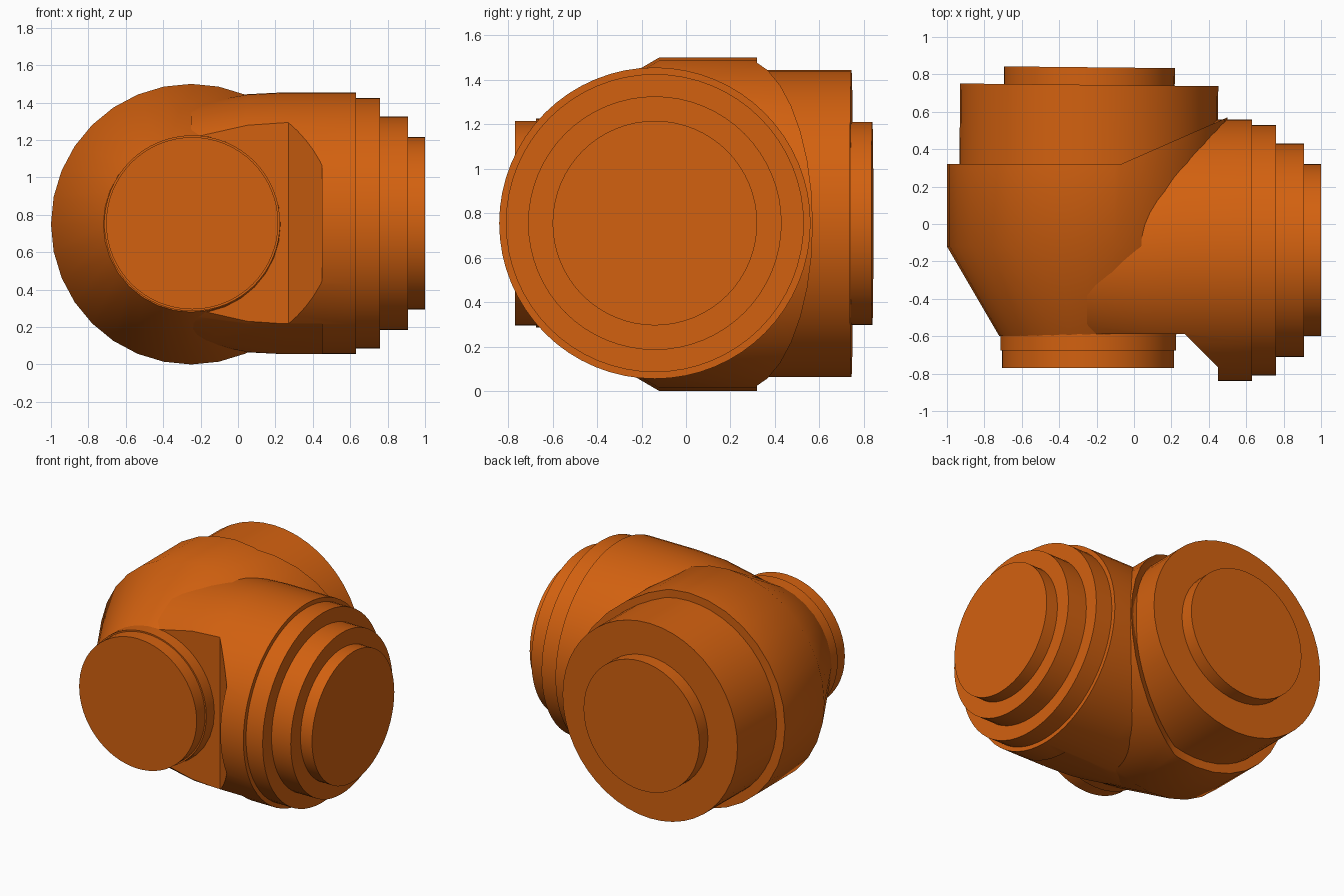
import bpy, bmesh
from math import cos, sin, tau, radians
from mathutils import Matrix, Vector

cube = bpy.data.objects.get("Cube")
if cube:
    bpy.data.objects.remove(cube, do_unlink=True)

orange = bpy.data.materials.new("orange_paint")
orange.use_nodes = True
COLOR = (0.65, 0.12, 0.005, 1)
orange.diffuse_color = COLOR
orange.node_tree.nodes["Principled BSDF"].inputs["Base Color"].default_value = COLOR


def add_object(name, bm):
    bmesh.ops.recalc_face_normals(bm, faces=bm.faces)
    mesh = bpy.data.meshes.new(name)
    bm.to_mesh(mesh)
    bm.free()
    mesh.materials.append(orange)
    ob = bpy.data.objects.new(name, mesh)
    bpy.context.collection.objects.link(ob)
    return ob


def turned(name, axis, centre, profile, sides=64, tilt=0):
    """Closed solid turned around X or Y; profile holds (position, radius)."""
    bm = bmesh.new()
    rings = []
    for t, r in profile:
        ring = []
        for i in range(sides):
            c, s = r * cos(tau * i / sides), r * sin(tau * i / sides)
            ring.append(bm.verts.new((t, c, s) if axis == "X" else (c, t, s)))
        rings.append(ring)
    for a, b in zip(rings, rings[1:]):
        for i in range(sides):
            j = (i + 1) % sides
            bm.faces.new((a[i], a[j], b[j], b[i]))
    bm.faces.new(rings[0])
    bm.faces.new(rings[-1])
    bmesh.ops.transform(bm, verts=bm.verts, matrix=Matrix.Translation(centre)
                        @ Matrix.Rotation(radians(tilt), 4, "Z"))
    return add_object(name, bm)


def prism(name, outline, direction):
    """Closed solid made by extruding a 3D outline."""
    bm = bmesh.new()
    face = bm.faces.new([bm.verts.new(p) for p in outline])
    ext = bmesh.ops.extrude_face_region(bm, geom=[face], use_keep_orig=True)
    moved = [g for g in ext["geom"] if isinstance(g, bmesh.types.BMVert)]
    bmesh.ops.translate(bm, verts=moved, vec=Vector(direction))
    return add_object(name, bm)


def cut(target, cutter):
    cutter.hide_render = True
    mod = target.modifiers.new("cut", "BOOLEAN")
    mod.operation = "DIFFERENCE"
    mod.solver = "EXACT"
    mod.object = cutter
    bpy.context.view_layer.objects.active = target
    bpy.ops.object.modifier_apply(modifier=mod.name)
    bpy.data.objects.remove(cutter, do_unlink=True)


# Main housing with conical front and a sloped shoulder at the back
body = turned("main_body", "Y", (-0.25, 0, 0.75),
              [(-0.60, 0.47), (-0.12, 0.75), (0.70, 0.75)], sides=32)
shoulder = [(-1.5, 0.32), (-0.07, 0.32), (0.6, 0.614), (0.6, 1), (-1.5, 1)]
cut(body, prism("shoulder_cutter", [(x, y, -0.5) for x, y in shoulder], (0, 0, 3)))

# Side branch, slightly tapered inside the housing
branch = turned("side_branch", "X", (0, -0.14, 0.755),
                [(-0.25, 0.64), (0.05, 0.69), (0.25, 0.70), (0.63, 0.70)])
# Flat front relief with a chamfer
relief = [(-0.6, -0.588), (0.27, -0.588), (0.45, -0.768), (0.45, -1.2), (-0.6, -1.2)]
cut(branch, prism("relief_cutter", [(x, y, -0.5) for x, y in relief], (0, 0, 3)))
# Sloped flat on the lower front
flat = [(-0.8, 0.141), (-0.59, 0.22), (-0.14, 0.052), (-0.14, -0.3), (-0.8, -0.3)]
cut(branch, prism("flat_cutter", [(-0.6, y, z) for y, z in flat], (1.05, 0, 0)))

# Stepped end of the side branch
steps = turned("side_steps", "X", (0, -0.14, 0.755),
               [(0.60, 0.67), (0.76, 0.67), (0.76, 0.57), (0.91, 0.57),
                (0.91, 0.46), (1.0, 0.46)])

# Front port
front = turned("front_port", "Y", (-0.245, 0, 0.755),
               [(-0.55, 0.47), (-0.675, 0.47), (-0.675, 0.46), (-0.77, 0.46)])

# Rear drum and rear port
rear = turned("rear_drum", "Y", (-0.247, 0, 0.753),
              [(0.30, 0.69), (0.744, 0.69), (0.744, 0.457), (0.838, 0.457)],
              sides=48, tilt=-0.6)

# Smooth shading with sharp rims
for ob in (body, branch, steps, front, rear):
    bpy.ops.object.select_all(action="DESELECT")
    ob.select_set(True)
    bpy.context.view_layer.objects.active = ob
    bpy.ops.object.shade_smooth_by_angle(angle=radians(35))
